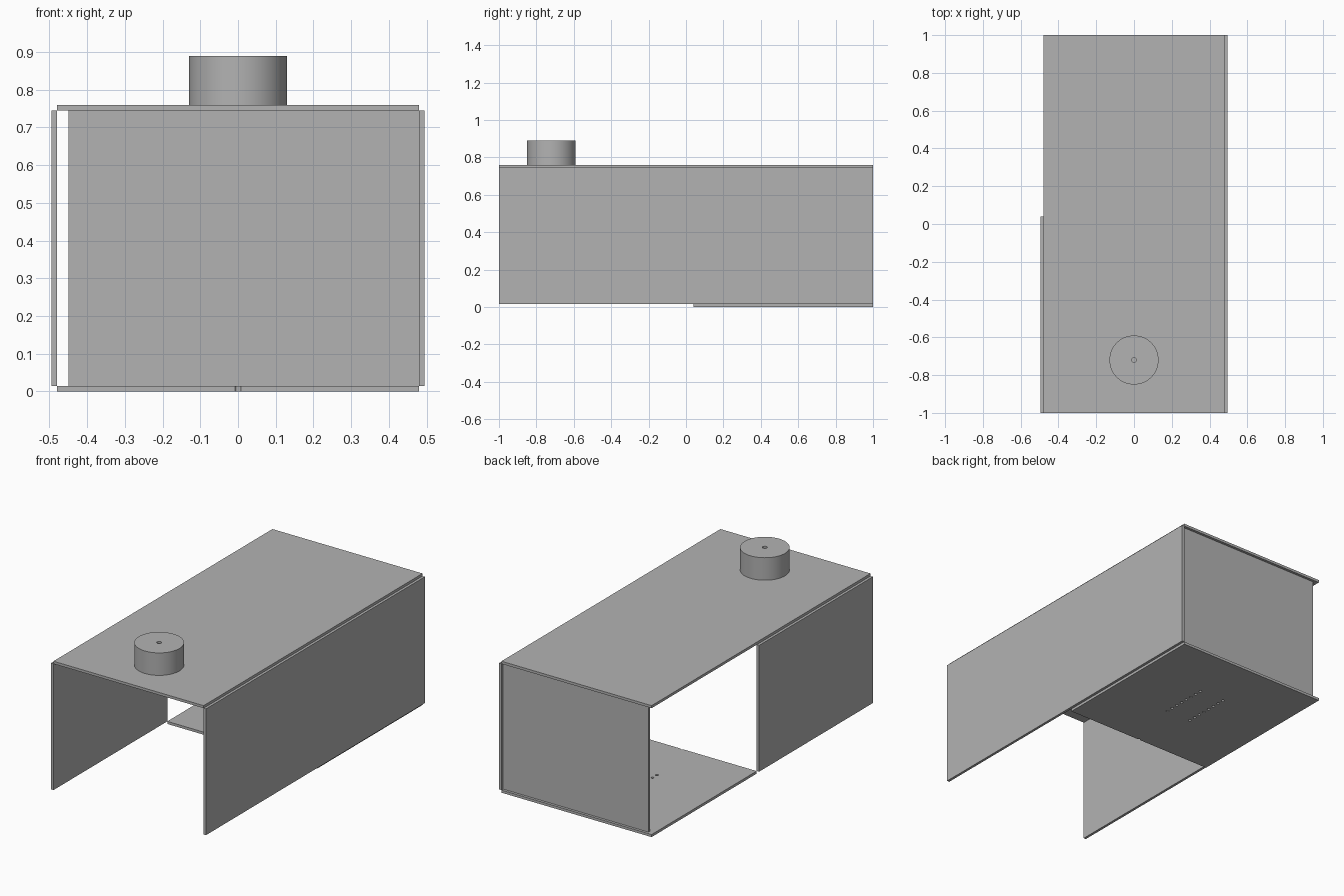
import bpy
import bmesh
from math import radians
from mathutils import Matrix

cube = bpy.data.objects.get("Cube")
if cube:
    bpy.data.objects.remove(cube, do_unlink=True)

T = 0.015                     # panel thickness
W, TOP = 0.48, 0.76           # half width, top of the box
SPLIT = 0.04                  # where the short panels end

grey = bpy.data.materials.new("plain grey")
grey.use_nodes = True
colour = (0.45, 0.45, 0.45, 1)
grey.diffuse_color = colour
grey.node_tree.nodes["Principled BSDF"].inputs["Base Color"].default_value = colour


def make_object(name, bm):
    mesh = bpy.data.meshes.new(name)
    bm.to_mesh(mesh)
    bm.free()
    mesh.materials.append(grey)
    obj = bpy.data.objects.new(name, mesh)
    bpy.context.collection.objects.link(obj)
    return obj


def panel(name, x, y, z):
    """Box spanning the given (low, high) ranges."""
    bm = bmesh.new()
    bmesh.ops.create_cube(bm, size=1)
    spans = (x, y, z)
    bmesh.ops.scale(bm, vec=[b - a for a, b in spans], verts=bm.verts)
    bmesh.ops.translate(bm, vec=[(a + b) / 2 for a, b in spans], verts=bm.verts)
    return make_object(name, bm)


def cylinders(name, centres, radius, low, high, sides):
    """Upright cylinders at the given (x, y) centres, in one mesh."""
    bm = bmesh.new()
    for x, y in centres:
        bmesh.ops.create_cone(
            bm, cap_ends=True, segments=sides, radius1=radius, radius2=radius,
            depth=high - low, matrix=Matrix.Translation((x, y, (low + high) / 2)))
    return make_object(name, bm)


def drill(target, cutter):
    """Cut the cutter out of the target, then drop the cutter."""
    cutter.hide_render = True
    mod = target.modifiers.new("holes", 'BOOLEAN')
    mod.operation = 'DIFFERENCE'
    mod.solver = 'EXACT'
    mod.object = cutter
    bpy.context.view_layer.objects.active = target
    bpy.ops.object.modifier_apply(modifier=mod.name)
    bpy.data.objects.remove(cutter, do_unlink=True)


# Box panels
inner = (T, TOP - T)
panel("top_panel", (-W, W), (-1, 1), (TOP - T, TOP))
panel("left_side_panel", (W, W + T), (-1, 1), inner)
panel("right_side_panel", (-W - T, -W), (-1, SPLIT), inner)
panel("back_panel", (-W + 2 * T, W), (1 - 2 * T, 1 - T), inner)
base = panel("bottom_panel", (-W, W), (SPLIT, 1), (0, T))

# Two rows of holes in the bottom, and a small notch in its front edge
middle = (SPLIT + 1) / 2
spots = [(x, middle + 0.04 * (i - 3.5)) for x in (-0.08, 0.08) for i in range(8)]
spots.append((0, SPLIT))
drill(base, cylinders("hole_cutter", spots, 0.008, -T, 2 * T, 16))

# Round cap on the top, with a centre hole
CAP = [(0, -0.72)]
cap = cylinders("round_cap", CAP, 0.13, TOP, 0.89, 64)
drill(cap, cylinders("cap_cutter", CAP, 0.013, TOP - T, 0.9, 24))

# Smooth the round walls, keep the edges sharp
for obj in (base, cap):
    bpy.ops.object.select_all(action='DESELECT')
    obj.select_set(True)
    bpy.context.view_layer.objects.active = obj
    bpy.ops.object.shade_smooth_by_angle(angle=radians(30))
